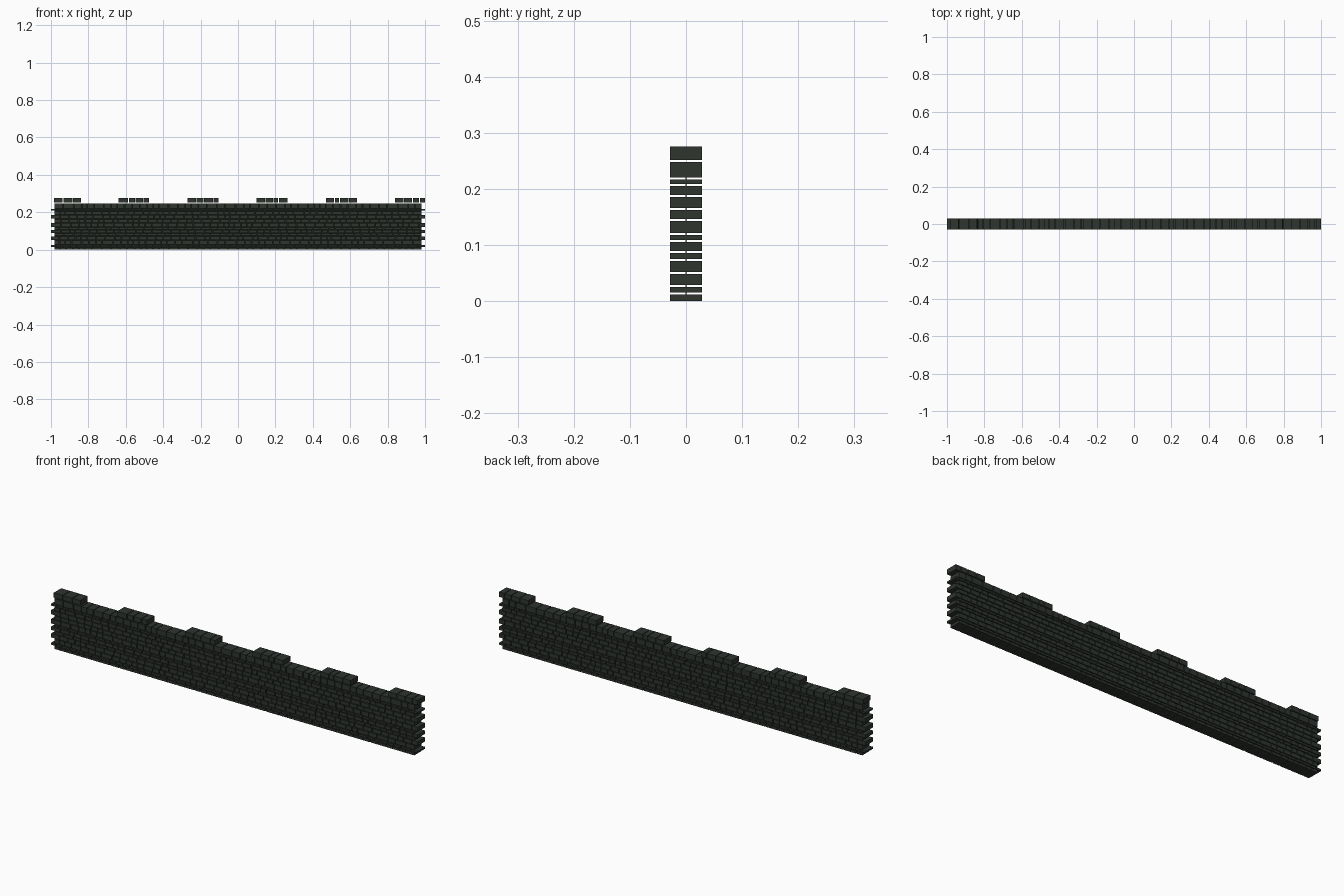
import bpy, bmesh, random
from mathutils import Matrix

if "Cube" in bpy.data.objects:
    bpy.data.objects.remove(bpy.data.objects["Cube"])

random.seed(4)
GAP = 0.0035      # open joint between bricks
DEPTH = 0.0575    # wall thickness


def material(name, color):
    m = bpy.data.materials.new(name)
    m.diffuse_color = (*color, 1)
    m.use_nodes = True
    m.node_tree.nodes["Principled BSDF"].inputs["Base Color"].default_value = m.diffuse_color
    return m


stone = material("dark green grey stone", (0.028, 0.035, 0.028))
joint = material("shadowed mortar", (0.011, 0.015, 0.012))


def add_box(bm, x0, x1, y0, y1, z0, z1):
    mat = Matrix.Translation(((x0 + x1) / 2, (y0 + y1) / 2, (z0 + z1) / 2)) \
        @ Matrix.Diagonal((x1 - x0, y1 - y0, z1 - z0, 1))
    bmesh.ops.create_cube(bm, size=1, matrix=mat)


def add_course(bm, x0, x1, z0, z1, average=0.042):
    # one row of bricks with random lengths that fill x0..x1
    count = max(1, round((x1 - x0) / average))
    lengths = [random.uniform(0.65, 1.35) for _ in range(count)]
    scale = (x1 - x0 + GAP) / sum(lengths)
    x = x0
    for length in lengths:
        end = x + length * scale
        add_box(bm, x, end - GAP, -DEPTH / 2, DEPTH / 2, z0, z1)
        x = end


def make(name, bm, mat):
    me = bpy.data.meshes.new(name)
    bm.to_mesh(me)
    bm.free()
    me.materials.append(mat)
    ob = bpy.data.objects.new(name, me)
    bpy.context.collection.objects.link(ob)
    return ob


# Brick courses: every second one sticks out at both ends
joints = [0.0, 0.014, 0.027, 0.05, 0.073, 0.0875, 0.107, 0.1195,
          0.1445, 0.1645, 0.1875, 0.207, 0.219, 0.25]
bm = bmesh.new()
for i, (low, high) in enumerate(zip(joints, joints[1:])):
    half = 1.0 if i % 2 else 0.982
    z0 = low + GAP / 2 if i else 0.0
    add_course(bm, -half, half, z0, high - GAP / 2)
make("brick_courses", bm, stone)

# Battlements: six short rows on top
bm = bmesh.new()
for x0, x1 in [(-0.985, -0.84), (-0.64, -0.475), (-0.27, -0.105),
               (0.10, 0.265), (0.47, 0.635), (0.84, 1.0)]:
    add_course(bm, x0, x1, 0.252, 0.276)
make("battlements", bm, stone)

# Thin mortar sheet closing the joints in the middle of the wall
bm = bmesh.new()
add_box(bm, -0.98, 0.98, -0.001, 0.001, 0.002, 0.247)
make("mortar_core", bm, joint)
